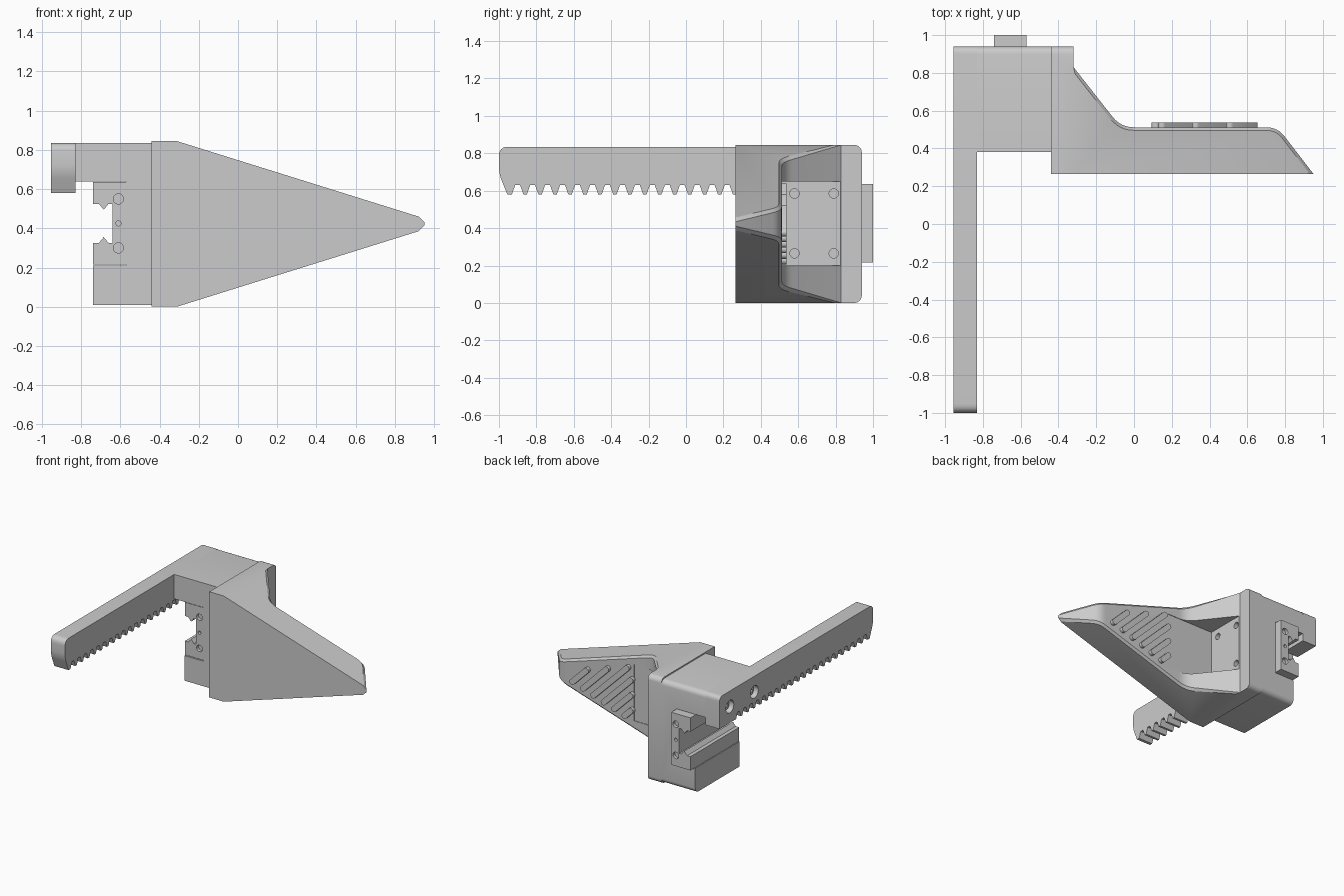
import bpy, bmesh, math
from mathutils import Vector

if "Cube" in bpy.data.objects:
    bpy.data.objects.remove(bpy.data.objects["Cube"])

grey = bpy.data.materials.new("plain_grey")
grey.use_nodes = True
grey.diffuse_color = (0.6, 0.6, 0.6, 1)
grey.node_tree.nodes["Principled BSDF"].inputs["Base Color"].default_value = (0.6, 0.6, 0.6, 1)


def rounded(points, steps=6):
    """Corners given with a third value are rounded by that distance."""
    out = []
    for i, p in enumerate(points):
        c = Vector(p[:2])
        if len(p) < 3:
            out.append(c)
            continue
        a = c + (Vector(points[i - 1][:2]) - c).normalized() * p[2]
        b = c + (Vector(points[(i + 1) % len(points)][:2]) - c).normalized() * p[2]
        for k in range(steps + 1):
            t = k / steps
            out.append(a * (1 - t) ** 2 + c * 2 * t * (1 - t) + b * t * t)
    return out


def prism(name, points, axis, lo, hi):
    """Extrude a 2D profile along an axis; the profile uses the other two axes in order."""
    def place(p, d):
        v = [p[0], p[1]]
        v.insert("xyz".index(axis), d)
        return v
    bm = bmesh.new()
    pts = rounded(points)
    low = [bm.verts.new(place(p, lo)) for p in pts]
    high = [bm.verts.new(place(p, hi)) for p in pts]
    bm.faces.new(low)
    bm.faces.new(high)
    n = len(pts)
    for i in range(n):
        j = (i + 1) % n
        bm.faces.new((low[i], low[j], high[j], high[i]))
    bmesh.ops.recalc_face_normals(bm, faces=bm.faces)
    mesh = bpy.data.meshes.new(name)
    bm.to_mesh(mesh)
    bm.free()
    obj = bpy.data.objects.new(name, mesh)
    bpy.context.collection.objects.link(obj)
    mesh.materials.append(grey)
    return obj


def disc(name, u, v, r, axis, lo, hi, sides=20):
    ring = [(u + r * math.cos(math.tau * i / sides), v + r * math.sin(math.tau * i / sides))
            for i in range(sides)]
    return prism(name, ring, axis, lo, hi)


def activate(obj):
    bpy.ops.object.select_all(action="DESELECT")
    obj.select_set(True)
    bpy.context.view_layer.objects.active = obj


def cut(obj, tool):
    mod = obj.modifiers.new("cut", "BOOLEAN")
    mod.operation = "DIFFERENCE"
    mod.solver = "EXACT"
    mod.object = tool
    activate(obj)
    bpy.ops.object.modifier_apply(modifier=mod.name)
    bpy.data.objects.remove(tool)


def slice_off(obj, point, normal):
    """Remove everything beyond a plane and close the cut."""
    bm = bmesh.new()
    bm.from_mesh(obj.data)
    bmesh.ops.bisect_plane(bm, geom=bm.verts[:] + bm.edges[:] + bm.faces[:],
                           plane_co=point, plane_no=normal, clear_outer=True)
    bmesh.ops.holes_fill(bm, edges=[e for e in bm.edges if e.is_boundary], sides=0)
    bmesh.ops.recalc_face_normals(bm, faces=bm.faces)
    bm.to_mesh(obj.data)
    bm.free()


def bevel(obj, rule, width, segments):
    bm = bmesh.new()
    bm.from_mesh(obj.data)
    bm.normal_update()
    edges = [e for e in bm.edges if len(e.link_faces) == 2 and rule(e)]
    bmesh.ops.bevel(bm, geom=edges, offset=width, segments=segments,
                    profile=0.5, affect="EDGES")
    bm.to_mesh(obj.data)
    bm.free()


def back_edge(e):
    a, b = (v.co for v in e.verts)
    return (min(a.y, b.y) > 0.93 and abs(a.x - b.x) > 0.05
            and any(abs(f.normal.z) > 0.9 for f in e.link_faces)
            and (a.z > 0.8 or a.z < 0.1))


def slope_edge(e):
    """Edges between the tapered sides and the back of the finger."""
    n1, n2 = sorted((f.normal for f in e.link_faces), key=lambda n: -abs(n.z))
    return 0.9 < abs(n1.z) < 0.98 and n2.y > 0.3 and abs(n2.z) < 0.1


# Finger: extruded outline, tapered above and below, with a blunted tip
finger = prism("finger", [(-0.44, 0.265), (0.95, 0.265), (0.76, 0.512, 0.06), (-0.07, 0.512, 0.07),
                          (-0.32, 0.83), (-0.32, 0.94), (-0.44, 0.94)], "z", 0, 0.845)
MID = 0.4225
for side in (1, -1):
    slice_off(finger, (-0.312, 0, MID + side * MID), (0.298, 0, side * 0.954))
    slice_off(finger, (0.925, 0, MID + side * 0.034), (0.707, 0, side * 0.707))

# Screw pocket at the root of the finger
cut(finger, prism("pocket", [(-0.316, 0.508), (0.1, 0.508), (0.1, 0.9), (-0.316, 0.9)],
                  "z", 0.2, 0.65))
for y in (0.58, 0.79):
    for z in (0.265, 0.585):
        cut(finger, disc("screw_hole", y, z, 0.025, "x", -0.38, -0.25))
bevel(finger, slope_edge, 0.016, 1)
bevel(finger, back_edge, 0.04, 5)

# Diagonal grip ribs on the back of the finger
for i in range(6):
    s = 0.4 + 0.122 * i
    x1 = (s - 0.173) / 1.322
    x0 = max(0.115, (s - 0.665) / 0.678)
    r = 0.022
    ends = []
    for x, turn in ((x1, -0.75), (x0, 0.25)):
        for k in range(9):
            a = math.pi * (turn + k / 8)
            ends.append((x + r * math.cos(a), s - x + r * math.sin(a)))
    prism(f"grip_rib_{i + 1}", ends, "y", 0.49, 0.537)

# Mounting body with an open channel for the slide block
body = prism("body", [(-0.83, 0.835), (-0.44, 0.835), (-0.44, 0.01), (-0.74, 0.01), (-0.74, 0.21),
                      (-0.57, 0.21), (-0.57, 0.64), (-0.83, 0.64)], "y", 0.38, 0.94)
bevel(body, back_edge, 0.04, 5)

# Slide block with a grooved slot
slide = prism("slide_block", [(-0.74, 0.635), (-0.57, 0.635), (-0.57, 0.215), (-0.74, 0.215),
                              (-0.74, 0.325), (-0.71, 0.325), (-0.685, 0.355), (-0.66, 0.325),
                              (-0.64, 0.325), (-0.64, 0.525), (-0.66, 0.525), (-0.685, 0.495),
                              (-0.71, 0.525), (-0.74, 0.525)], "y", 0.385, 1.0)
for z, r in ((0.3, 0.026), (0.55, 0.026), (0.425, 0.013)):
    for lo, hi in ((0.3, 0.41), (0.975, 1.1)):
        cut(slide, disc("slide_hole", -0.61, z, r, "y", lo, hi))

# Toothed rack arm
profile = [(-1.0, 0.835, 0.05), (-1.0, 0.69, 0.04), (-0.955, 0.58)]
for i in range(21):
    c = -0.9 + 0.08 * i
    profile += [(c - 0.031, 0.58), (c - 0.013, 0.63), (c + 0.013, 0.63), (c + 0.031, 0.58)]
profile += [(0.94, 0.58), (0.94, 0.835, 0.04)]
rack = prism("rack_arm", profile, "x", -0.955, -0.83)

# Recessed bolts on the outer side of the arm
for i, y in enumerate((0.81, 0.5)):
    cut(rack, disc("bolt_recess", y, 0.71, 0.05, "x", -1.1, -0.89))
    bolt = disc(f"bolt_{i + 1}", y, 0.71, 0.034, "x", -0.925, -0.88)
    cut(bolt, disc("hex_socket", y, 0.71, 0.018, "x", -1.0, -0.905, 6))

# Crisp edges with smooth rounds
for obj in list(bpy.context.scene.objects):
    if obj.type == "MESH" and grey.name in obj.data.materials:
        activate(obj)
        bpy.ops.object.shade_smooth_by_angle(angle=math.radians(25))
